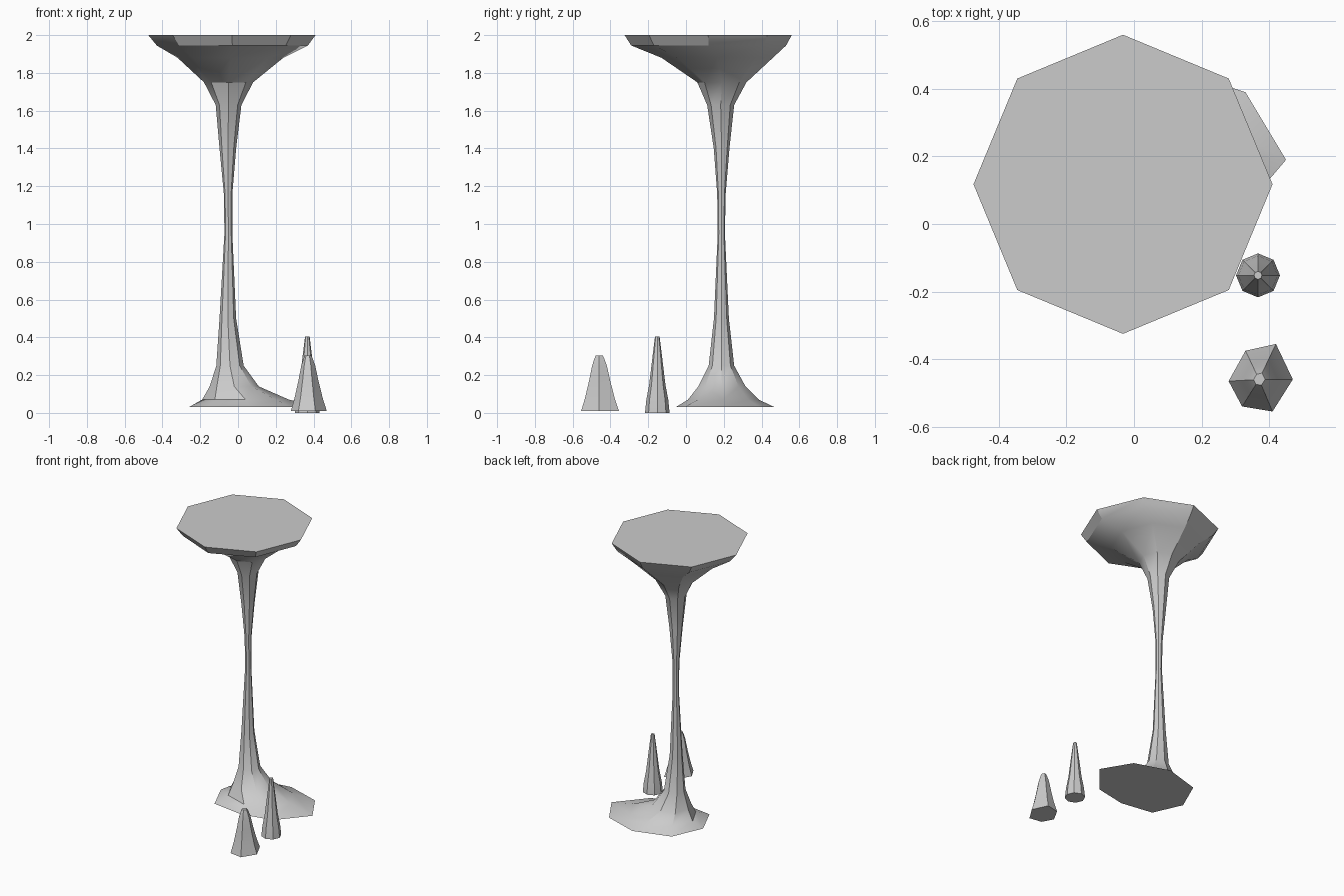
import bpy
from math import sin, cos, tau

if "Cube" in bpy.data.objects:
    bpy.data.objects.remove(bpy.data.objects["Cube"])


def loft(name, rings):
    """Skin equal-length rings of points, capping both ends."""
    n = len(rings[0])
    verts = [p for ring in rings for p in ring]
    faces = [tuple(reversed(range(n))), tuple(range(len(verts) - n, len(verts)))]
    for r in range(len(rings) - 1):
        for i in range(n):
            j = (i + 1) % n
            faces.append((r * n + i, r * n + j, r * n + n + j, r * n + n + i))
    mesh = bpy.data.meshes.new(name)
    mesh.from_pydata(verts, [], faces)
    obj = bpy.data.objects.new(name, mesh)
    bpy.context.collection.objects.link(obj)
    bpy.ops.object.select_all(action='DESELECT')
    bpy.context.view_layer.objects.active = obj
    obj.select_set(True)
    bpy.ops.object.shade_smooth_by_angle()
    return obj


def oval(z, x0, x1, y0, y1, n=8):
    """Ring of n points filling the given extents at height z."""
    cx, cy, rx, ry = (x0 + x1) / 2, (y0 + y1) / 2, (x1 - x0) / 2, (y1 - y0) / 2
    return [(cx + rx * cos(tau * i / n), cy + ry * sin(tau * i / n), z) for i in range(n)]


# Column: irregular foot, then octagonal rings up to the flared top
foot = [(.45, .19, .03), (.33, .39, .03), (.09, .47, .03), (-.165, .395, .03),
        (-.26, .18, .03), (-.17, -.02, .03), (.06, -.055, .03), (.28, -.01, .03)]
column_rings = [
    (.07, -.19, .27, .01, .385), (.14, -.15, .11, .065, .315),
    (.25, -.115, .03, .12, .255), (.50, -.098, -.01, .148, .227),
    (.95, -.072, -.03, .168, .206), (1.16, -.075, -.03, .165, .21),
    (1.40, -.098, -.01, .147, .23), (1.63, -.118, .018, .112, .255),
    (1.75, -.18, .08, .06, .32), (1.88, -.32, .24, -.13, .46),
    (1.945, -.43, .37, -.29, .53), (2.0, -.475, .41, -.325, .56)]
loft("cave_column", [foot] + [oval(*r) for r in column_rings])

# Tall thin stalagmite
thin = [(0, .065), (.07, .058), (.15, .043), (.30, .025), (.405, .012)]
loft("thin_stalagmite",
     [oval(z, .367 - r, .367 + r, -.152 - r, -.152 + r) for z, r in thin])

# Short thick stalagmite with an uneven six-sided base
base = [(.10, 0), (.05, .105), (-.04, .085), (-.09, -.005), (-.05, -.08), (.04, -.095)]
thick = [(.01, 1), (.08, .78), (.17, .56), (.25, .39), (.29, .25), (.305, .18)]
loft("thick_stalagmite",
     [[(.37 + x * s, -.46 + y * s, z) for x, y in base] for z, s in thick])
